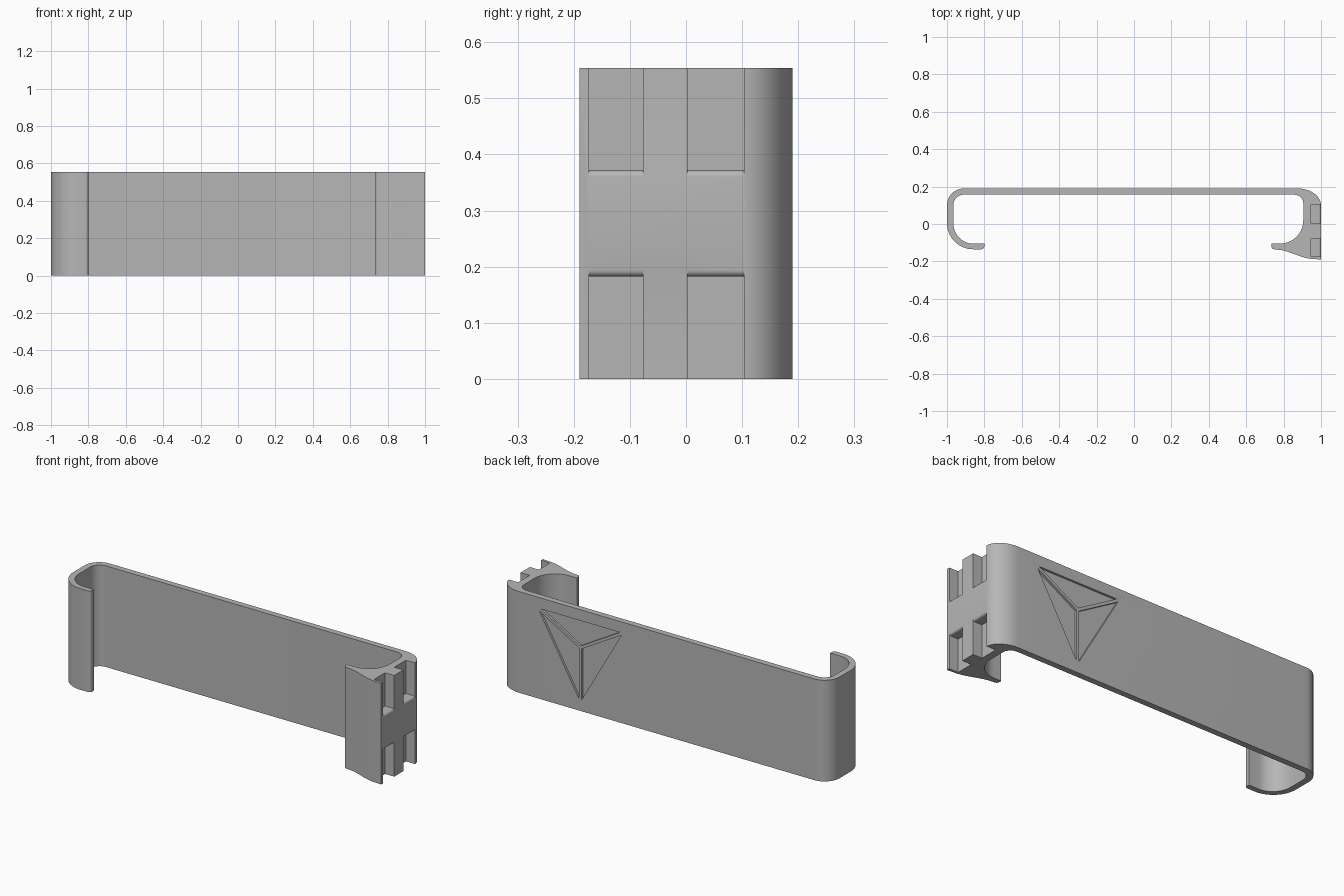
import bpy, bmesh
from math import sin, cos, radians, sqrt
from mathutils import Vector

old = bpy.data.objects.get("Cube")
if old:
    bpy.data.objects.remove(old, do_unlink=True)

HEIGHT = 0.554
BACK = 0.19

grey = bpy.data.materials.new("plain grey")
grey.use_nodes = True
colour = (0.47, 0.47, 0.47, 1)
grey.diffuse_color = colour
grey.node_tree.nodes["Principled BSDF"].inputs["Base Color"].default_value = colour


def arc(cx, cy, rx, ry, start, end, steps=14):
    """Points along an elliptical arc, angles in degrees."""
    angles = [radians(start + (end - start) * i / steps) for i in range(steps + 1)]
    return [(cx + rx * cos(a), cy + ry * sin(a)) for a in angles]


def ease(p, q, steps=10):
    """S-shaped blend between two points."""
    ts = [i / steps for i in range(steps + 1)]
    return [(p[0] + (q[0] - p[0]) * t, p[1] + (q[1] - p[1]) * t * t * (3 - 2 * t)) for t in ts]


def prism(name, outline, place, near, far):
    """Extrude a 2D outline from near to far; place maps (u, v, depth) to xyz."""
    bm = bmesh.new()
    a = [bm.verts.new(place(u, v, near)) for u, v in outline]
    b = [bm.verts.new(place(u, v, far)) for u, v in outline]
    bm.faces.new(a)
    bm.faces.new(b[::-1])
    for i in range(len(a)):
        j = (i + 1) % len(a)
        bm.faces.new((a[i], b[i], b[j], a[j]))
    bmesh.ops.recalc_face_normals(bm, faces=bm.faces)
    mesh = bpy.data.meshes.new(name)
    bm.to_mesh(mesh)
    bm.free()
    mesh.materials.append(grey)
    obj = bpy.data.objects.new(name, mesh)
    bpy.context.collection.objects.link(obj)
    return obj


def cut(body, cutter):
    cutter.hide_render = True
    mod = body.modifiers.new("cut", 'BOOLEAN')
    mod.operation = 'DIFFERENCE'
    mod.solver = 'EXACT'
    mod.object = cutter
    bpy.context.view_layer.objects.active = body
    bpy.ops.object.modifier_apply(modifier=mod.name)
    bpy.data.objects.remove(cutter, do_unlink=True)


# Clip body: outer contour from the thin hook round to the thick jaw, then back inside
outline = (
    [(-0.80, -0.105), (-0.80, -0.12)]
    + arc(-0.815, -0.12, 0.015, 0.015, -20, -90, 4)
    + arc(-0.86, 0.005, 0.14, 0.14, 270, 180)
    + arc(-0.91, 0.10, 0.09, 0.09, 180, 90)
    + arc(0.875, 0.10, 0.125, 0.09, 90, 0)
    + [(1.0, -0.19)]
    + ease((0.96, -0.187), (0.76, -0.137))
    + arc(0.75, -0.12, 0.015, 0.015, 250, 180, 4)
    + [(0.735, -0.105)]
    + arc(0.78, 0.02, 0.125, 0.125, 270, 360)
    + arc(0.855, 0.11, 0.05, 0.047, 0, 90, 8)
    + arc(-0.91, 0.10, 0.056, 0.057, 90, 180, 8)
    + arc(-0.86, 0.005, 0.106, 0.11, 180, 270)
)
clip = prism("clip_body", outline, lambda u, v, d: (u, v, d), 0, HEIGHT)

# Four slots in the jaw's outer side, open at the top and bottom, with curved ends
slot = ([(0.945, 0.70), (0.945, 0.372)] + arc(0.988, 0.36, 0.012, 0.012, 90, 0, 5)
        + [(1.05, 0.36), (1.05, 0.70)])
for y0, y1 in ((-0.173, -0.077), (0.003, 0.103)):
    for flip in (False, True):
        side = [(x, HEIGHT - z if flip else z) for x, z in slot]
        cut(clip, prism("slot_cutter", side, lambda u, v, d: (u, d, v), y0, y1))

# Three shallow triangular pockets on the back, separated by thin ribs
centre = Vector((0.507, 0.346))
corners = [centre + 0.296 * Vector((cos(radians(a)), sin(radians(a)))) for a in (30, 150, 270)]
RIB = 0.008
for i in range(3):
    p, q = corners[i], corners[(i + 1) % 3]
    outward = ((p + q) / 2 - centre).normalized()
    along = (q - p).normalized()
    apex = centre + outward * RIB * 2 / sqrt(3)
    tri = [apex, p + along * RIB * 2, q - along * RIB * 2]
    cut(clip, prism("pocket_cutter", [tuple(v) for v in tri],
                    lambda u, v, d: (u, d, v), BACK - 0.012, BACK + 0.05))

# Smooth the bends and keep the crisp edges
bpy.ops.object.select_all(action='DESELECT')
clip.select_set(True)
bpy.context.view_layer.objects.active = clip
bpy.ops.object.shade_smooth_by_angle(angle=radians(25))
